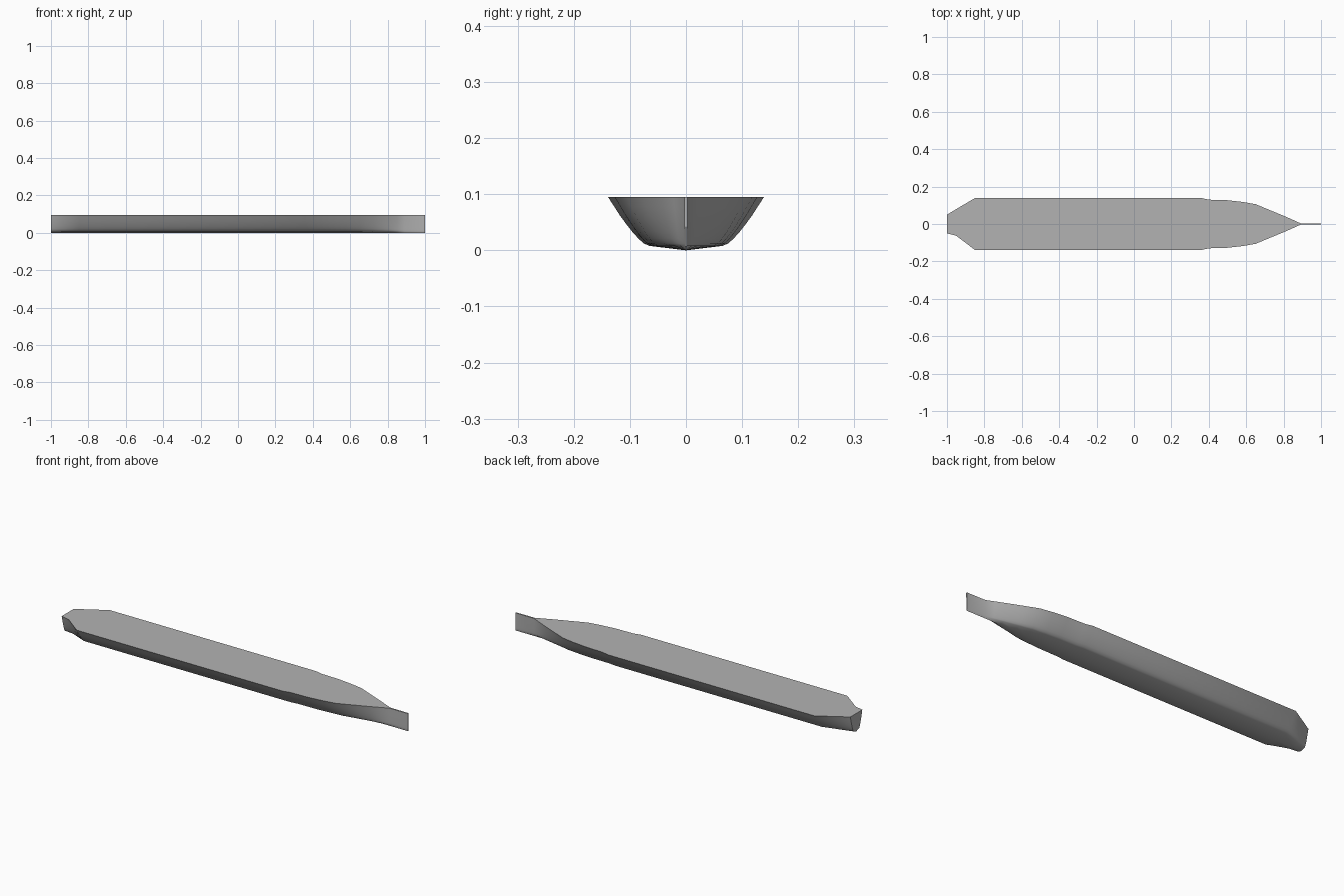
import bpy, bmesh, math

cube = bpy.data.objects.get("Cube")
if cube:
    bpy.data.objects.remove(cube, do_unlink=True)

HEIGHT = 0.095

# One grey for the whole hull
grey = bpy.data.materials.new("hull_grey")
grey.use_nodes = True
colour = (0.45, 0.45, 0.45, 1)
grey.diffuse_color = colour
grey.node_tree.nodes["Principled BSDF"].inputs["Base Color"].default_value = colour

# Half section from keel to deck edge: fraction of half beam, fraction of height
section = [(0, 0), (0.47, 0.085), (0.54, 0.13), (0.61, 0.22), (0.69, 0.35),
           (0.77, 0.5), (0.85, 0.66), (0.92, 0.82), (1, 1)]

# Stations from stern to bow: x, half beam on the +y side, half beam on the -y side
stations = [(-1, 0.05, 0.05), (-0.95, 0.08, 0.063), (-0.85, 0.139, 0.139),
            (0.36, 0.139, 0.139)]
bow = [(0.4, 0.13), (0.5, 0.127), (0.58, 0.118), (0.65, 0.106), (0.72, 0.077),
       (0.8, 0.044), (0.85, 0.022), (0.89, 0.004), (1, 0.003)]
stations += [(x, w, w) for x, w in bow]

# Loft the hull sides, bottom and deck
bm = bmesh.new()
rings = []
for x, left, right in stations:
    pts = [(-f * right, h) for f, h in reversed(section)]
    pts += [(f * left, h) for f, h in section[1:]]
    rings.append([bm.verts.new((x, y, h * HEIGHT)) for y, h in pts])
for a, b in zip(rings, rings[1:]):
    for i in range(len(a)):
        j = (i + 1) % len(a)
        bm.faces.new((a[i], a[j], b[j], b[i]))

# Transom and bow edge
bm.faces.new(rings[0])
bm.faces.new(rings[-1])
bmesh.ops.recalc_face_normals(bm, faces=bm.faces[:])

mesh = bpy.data.meshes.new("hull")
bm.to_mesh(mesh)
bm.free()
mesh.materials.append(grey)
hull = bpy.data.objects.new("hull", mesh)
bpy.context.collection.objects.link(hull)

# Smooth sides with a crisp deck edge and transom
bpy.ops.object.select_all(action='DESELECT')
hull.select_set(True)
bpy.context.view_layer.objects.active = hull
bpy.ops.object.shade_smooth_by_angle(angle=math.radians(35))
